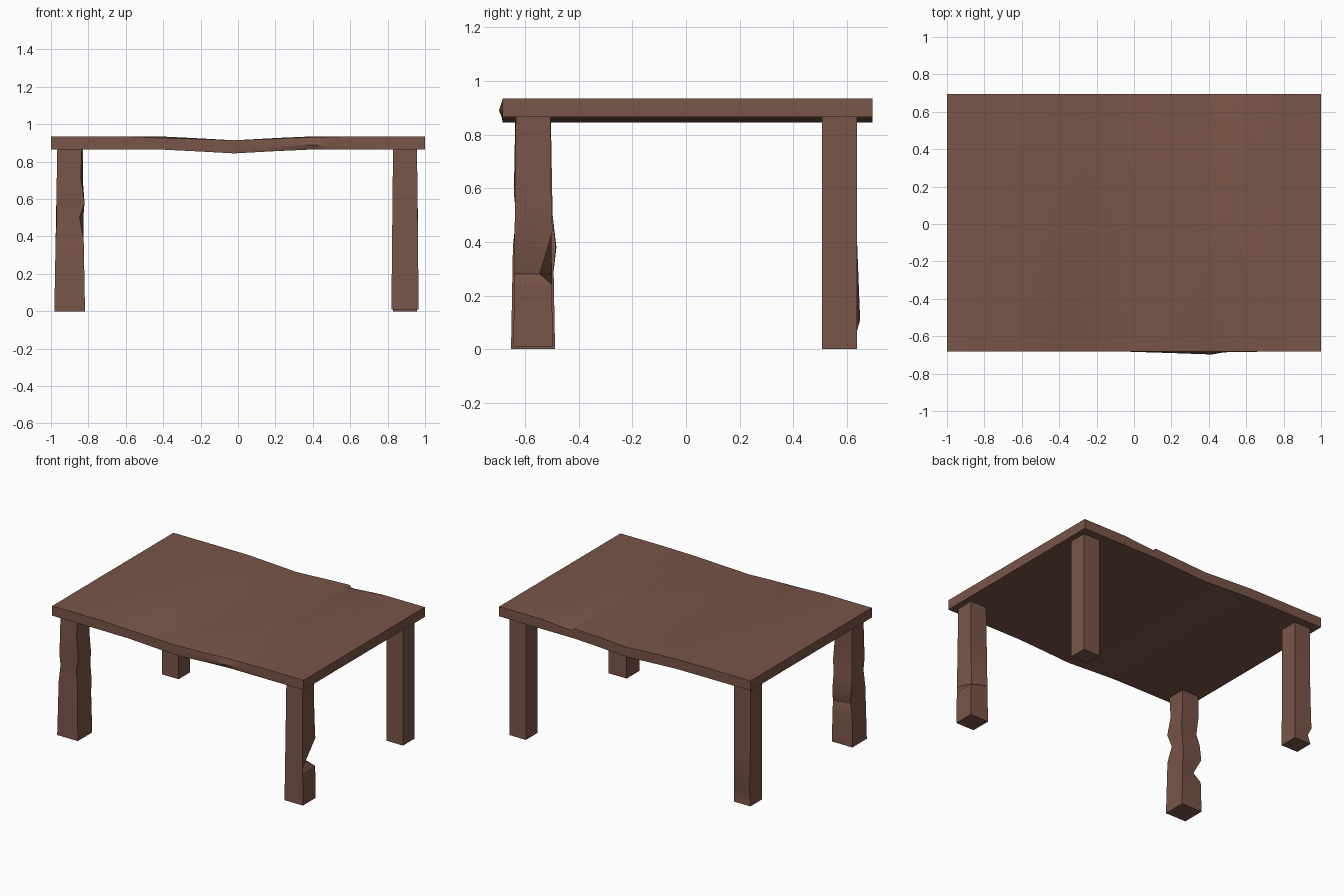
import bpy, bmesh, math

if "Cube" in bpy.data.objects:
    bpy.data.objects.remove(bpy.data.objects["Cube"])

wood = bpy.data.materials.new("brown wood")
wood.diffuse_color = (0.191, 0.091, 0.065, 1)
wood.use_nodes = True
wood.node_tree.nodes["Principled BSDF"].inputs["Base Color"].default_value = wood.diffuse_color


def loft(name, rings):
    """Skin a row of equal-sized point rings and cap both ends."""
    bm = bmesh.new()
    vs = [[bm.verts.new(p) for p in r] for r in rings]
    n = len(rings[0])
    for a, b in zip(vs, vs[1:]):
        for i in range(n):
            j = (i + 1) % n
            bm.faces.new((a[i], a[j], b[j], b[i]))
    bm.faces.new(vs[0])
    bm.faces.new(vs[-1])
    bmesh.ops.recalc_face_normals(bm, faces=bm.faces)
    me = bpy.data.meshes.new(name)
    bm.to_mesh(me)
    bm.free()
    me.materials.append(wood)
    ob = bpy.data.objects.new(name, me)
    bpy.context.collection.objects.link(ob)
    bpy.context.view_layer.objects.active = ob
    ob.select_set(True)
    bpy.ops.object.shade_smooth_by_angle(angle=math.radians(30))
    ob.select_set(False)
    return ob


def leg(name, x, y, levels, top, bottom, dents):
    """Square leg; dents maps (level, corner) to a sideways shift.
    Corners: 0 front left, 1 front right, 2 back right, 3 back left."""
    rings = []
    for k, z in enumerate(levels):
        t = 1 - z / 0.88
        h = top + (bottom - top) * t
        ring = []
        for c, (sx, sy) in enumerate(((-1, -1), (1, -1), (1, 1), (-1, 1))):
            dx, dy = dents.get((k, c), (0, 0))
            ring.append((x + sx * h + dx, y + sy * h + dy, z))
        rings.append(ring)
    return loft(name, rings)


# sagging table top: sections along x (x, sag, front bulge, front chip, back chip)
sections = [
    (-1, 0, 0, 0, 0), (-0.62, 0, 0, 0, 0), (-0.4, 0.001, 0, 0.008, 0),
    (-0.2, 0.011, 0, 0.003, 0), (-0.02, 0.021, 0, 0, 0),
    (0.2, 0.009, 0.007, 0.004, 0), (0.40, 0, 0.014, 0.004, 0),
    (0.42, 0, 0.014, 0.004, 0.018), (0.48, 0, 0.003, 0.003, 0.014),
    (0.66, 0, 0, 0, 0), (1, 0, 0, 0, 0)]
loft("table_top", [[
    (x, -0.683, 0.865 - s), (x, -0.683 - b, 0.89 - s),
    (x, -0.683, 0.935 - s - f), (x, -0.66, 0.935 - s),
    (x, 0.65, 0.935 - s), (x, 0.695, 0.935 - s - k),
    (x, 0.695, 0.865 - s)] for x, s, b, f, k in sections])

# front legs, flared and battered
leg("front_left_leg", -0.90, -0.57, (0, 0.22, 0.29, 0.38, 0.5, 0.58, 0.72, 0.88),
    0.066, 0.082,
    {(2, 3): (0.035, -0.03), (3, 3): (0, 0.012), (3, 2): (0, 0.01),
     (4, 0): (0.004, 0.01), (4, 1): (-0.02, 0.015), (5, 1): (0.008, 0),
     (5, 2): (0.008, 0), (5, 3): (0.012, -0.015), (6, 1): (-0.01, 0.006)})
leg("front_right_leg", 0.893, -0.57, (0.01, 0.24, 0.28, 0.44, 0.6, 0.88),
    0.064, 0.073,
    {(1, 2): (0, 0), (2, 2): (-0.045, -0.045), (3, 2): (0.002, 0.004)})

# back legs, straight
leg("back_left_leg", -0.893, 0.572, (0, 0.07, 0.11, 0.4, 0.88), 0.065, 0.066,
    {(1, 3): (0.012, -0.012), (2, 3): (0, 0.011)})
leg("back_right_leg", 0.893, 0.572, (0, 0.88), 0.065, 0.065, {})
